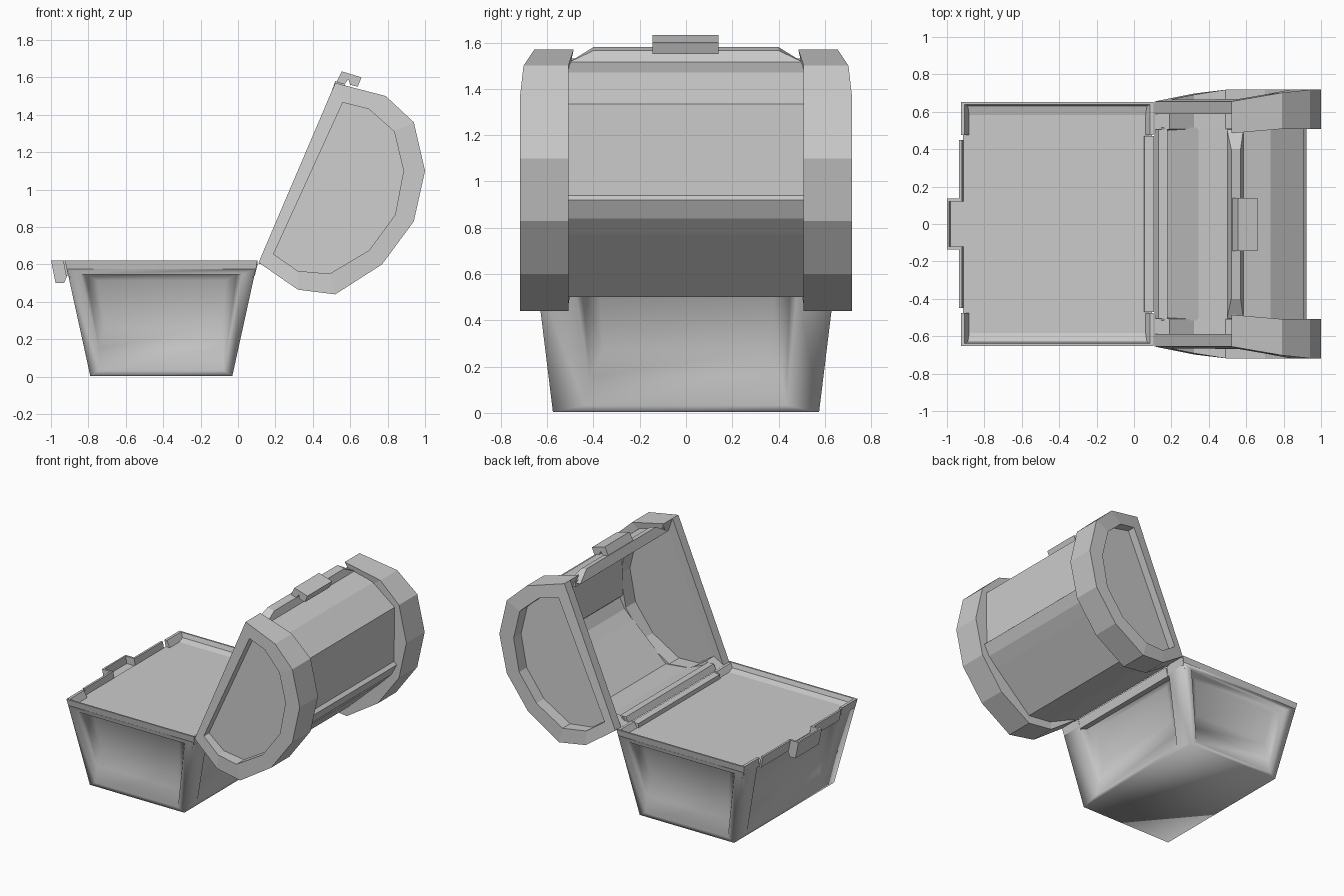
import bpy, bmesh, math
from mathutils import Vector

old = bpy.data.objects.get("Cube")
if old:
    bpy.data.objects.remove(old, do_unlink=True)

grey = bpy.data.materials.new("plain_grey")
grey.use_nodes = True
grey.diffuse_color = (0.6, 0.6, 0.6, 1)
grey.node_tree.nodes["Principled BSDF"].inputs["Base Color"].default_value = (0.6, 0.6, 0.6, 1)


def finish(name, bm, smooth=None):
    bmesh.ops.remove_doubles(bm, verts=bm.verts, dist=0.0005)
    bmesh.ops.recalc_face_normals(bm, faces=bm.faces)
    mesh = bpy.data.meshes.new(name)
    bm.to_mesh(mesh)
    bm.free()
    mesh.materials.append(grey)
    obj = bpy.data.objects.new(name, mesh)
    bpy.context.collection.objects.link(obj)
    if smooth:
        bpy.ops.object.select_all(action='DESELECT')
        obj.select_set(True)
        bpy.context.view_layer.objects.active = obj
        bpy.ops.object.shade_smooth_by_angle(angle=math.radians(smooth))


def add_face(bm, points):
    bm.faces.new([bm.verts.new(p) for p in points])


def loft(name, a, b):
    """Closed solid between two matching point loops."""
    bm = bmesh.new()
    add_face(bm, a)
    add_face(bm, b)
    for i in range(len(a)):
        j = (i + 1) % len(a)
        add_face(bm, (a[i], b[i], b[j], a[j]))
    finish(name, bm)


def prism(name, profile, y0, y1):
    """Extrude an (x, z) profile from y0 to y1."""
    loft(name, [(x, y0, z) for x, z in profile], [(x, y1, z) for x, z in profile])


# Chest body: tapered tub with corner posts and a recessed panel on each side
def ring(x0, x1, y, z):
    return [Vector(p) for p in ((x0, -y, z), (x1, -y, z), (x1, y, z), (x0, y, z))]


bottom = ring(-0.79, -0.03, 0.575, 0.004)
top = ring(-0.915, 0.095, 0.645, 0.575)
bm = bmesh.new()
add_face(bm, bottom)
add_face(bm, top)
for i in range(4):
    j = (i + 1) % 4
    b0, b1, t0, t1 = bottom[i], bottom[j], top[i], top[j]
    inward = (b1 - b0).cross(t0 - b0).normalized() * -1

    def loop(u, v0, v1, depth):
        return [b0.lerp(b1, uu).lerp(t0.lerp(t1, uu), vv) + inward * depth
                for uu, vv in ((u, v0), (1 - u, v0), (1 - u, v1), (u, v1))]

    u = 0.07 if i % 2 == 0 else 0.125
    loops = [loop(0, 0, 1, 0), loop(u, 0.05, 0.95, 0),
             loop(u + 0.025, 0.25, 0.94, 0.035), loop(u + 0.08, 0.45, 0.88, 0.06)]
    for outside, inside in zip(loops, loops[1:]):
        for k in range(4):
            m = (k + 1) % 4
            add_face(bm, (outside[k], outside[m], inside[m], inside[k]))
    add_face(bm, loops[-1])
finish("chest_body", bm, 92)

# Raised rim around the body, with gaps beside the corners and at the latch
opening_corner = [(-0.925, 0.622), (-0.905, 0.622), (-0.88, 0.572), (-0.9, 0.53), (-0.912, 0.56)]
hinge_corner = [(0.105, 0.615), (0.085, 0.615), (0.06, 0.572), (0.08, 0.53), (0.092, 0.56)]
section = [(0.64, 0.55), (0.652, 0.62), (0.64, 0.62), (0.63, 0.588), (0.58, 0.574)]
for s, side in ((1, "left"), (-1, "right")):
    loft("side_rim_" + side, [(-0.801 - 0.2 * z, s * y, z) for y, z in section],
         [(-0.02 + 0.2 * z, s * y, z) for y, z in section])
    prism("opening_corner_rim_" + side, opening_corner, s * 0.475, s * 0.64)
    prism("hinge_corner_rim_" + side, hinge_corner, s * 0.475, s * 0.64)
    prism("opening_rim_" + side, [(-0.935, 0.62), (-0.92, 0.62), (-0.905, 0.54), (-0.92, 0.54)],
          s * 0.12, s * 0.45)
    prism("lower_latch_cheek_" + side, [(-1, 0.622), (-0.92, 0.622), (-0.92, 0.55), (-0.985, 0.55)],
          s * 0.12, s * 0.135)
prism("hinge_rim", [(0.05, 0.54), (0.09, 0.54), (0.106, 0.605), (0.055, 0.605)], -0.47, 0.47)

# Lower latch: an open pocket hanging off the rim
prism("lower_latch", [(-1, 0.622), (-0.988, 0.622), (-0.98, 0.57), (-0.9, 0.57),
                      (-0.93, 0.5), (-0.975, 0.5)], -0.135, 0.135)

# Lid end bands: angular D frames with recessed panels
outer = [(0.11, 0.61), (0.32, 0.465), (0.52, 0.44), (0.77, 0.6), (0.94, 0.83),
         (1.0, 1.1), (0.94, 1.36), (0.79, 1.5), (0.52, 1.57)]
inset = [(0.19, 0.655), (0.32, 0.565), (0.49, 0.55), (0.7, 0.675), (0.84, 0.865),
         (0.885, 1.1), (0.835, 1.31), (0.7, 1.43), (0.56, 1.465)]
n = len(outer)
tips = (outer[0], outer[-1])


def flare(p):
    """Outer face of a band, wider away from the lid opening."""
    d = (p[0] - 0.11) * 0.92 - (p[1] - 0.61) * 0.393
    return 0.655 + min(0.17 * max(d, 0), 0.063)


def panel(p):
    return 0.6 + 0.5 * (flare(p) - 0.655)


def inner(p):
    return panel(p) - 0.012


def edge(p):
    return 0.485 if p in tips else 0.508


for s, side in ((1, "left"), (-1, "right")):
    def at(p, rule):
        return (p[0], s * rule(p), p[1])

    bm = bmesh.new()
    for i in range(n):
        j = (i + 1) % n
        a, b, c, d = outer[i], outer[j], inset[j], inset[i]
        # outer rim and recess wall
        add_face(bm, (at(a, flare), at(b, flare), at(c, flare), at(d, flare)))
        add_face(bm, (at(d, flare), at(c, flare), at(c, panel), at(d, panel)))
        # the straight bar on the opening is thinner than the arc
        back = edge if j else inner
        add_face(bm, (at(a, back), at(b, back), at(b, flare), at(a, flare)))
        add_face(bm, (at(a, back), at(b, back), at(c, back), at(d, back)))
        if j:
            add_face(bm, (at(d, edge), at(c, edge), at(c, inner), at(d, inner)))
    for rule in (panel, inner):
        add_face(bm, [at(p, rule) for p in inset])
    for i in (0, n - 1):
        a, d = outer[i], inset[i]
        add_face(bm, (at(a, edge), at(d, edge), at(d, inner), at(a, inner)))
    finish("lid_band_" + side, bm)

# Lid barrel: hollow faceted shell with a small ledge on its back
shell = [(0.12, 0.61), (0.33, 0.52), (0.52, 0.5), (0.81, 0.77), (0.88, 0.84), (0.922, 0.92),
         (0.9, 0.94), (0.905, 1.335), (0.73, 1.47), (0.53, 1.53)]
centre = Vector((0.5, 1.03))
lining = [tuple(Vector(p).lerp(centre, 0.08)) for p in shell]
prism("lid_barrel", shell + lining[::-1], -0.515, 0.515)

# Lip along the lid opening with chamfered ends, and a low strip at the hinge
lip = [(0.52, 1.58, 0.4), (0.57, 1.565, 0.4), (0.585, 1.515, 0.505), (0.497, 1.515, 0.505)]
loft("lid_lip", [(x, y, z) for x, z, y in lip], [(x, -y, z) for x, z, y in lip])
prism("lid_hinge_strip", [(0.11, 0.605), (0.13, 0.648), (0.18, 0.645), (0.17, 0.59)], -0.505, 0.505)

# Upper latch
prism("upper_latch", [(0.555, 1.632), (0.66, 1.6), (0.64, 1.55), (0.6, 1.56), (0.59, 1.59),
                      (0.56, 1.55), (0.525, 1.572)], -0.145, 0.14)
